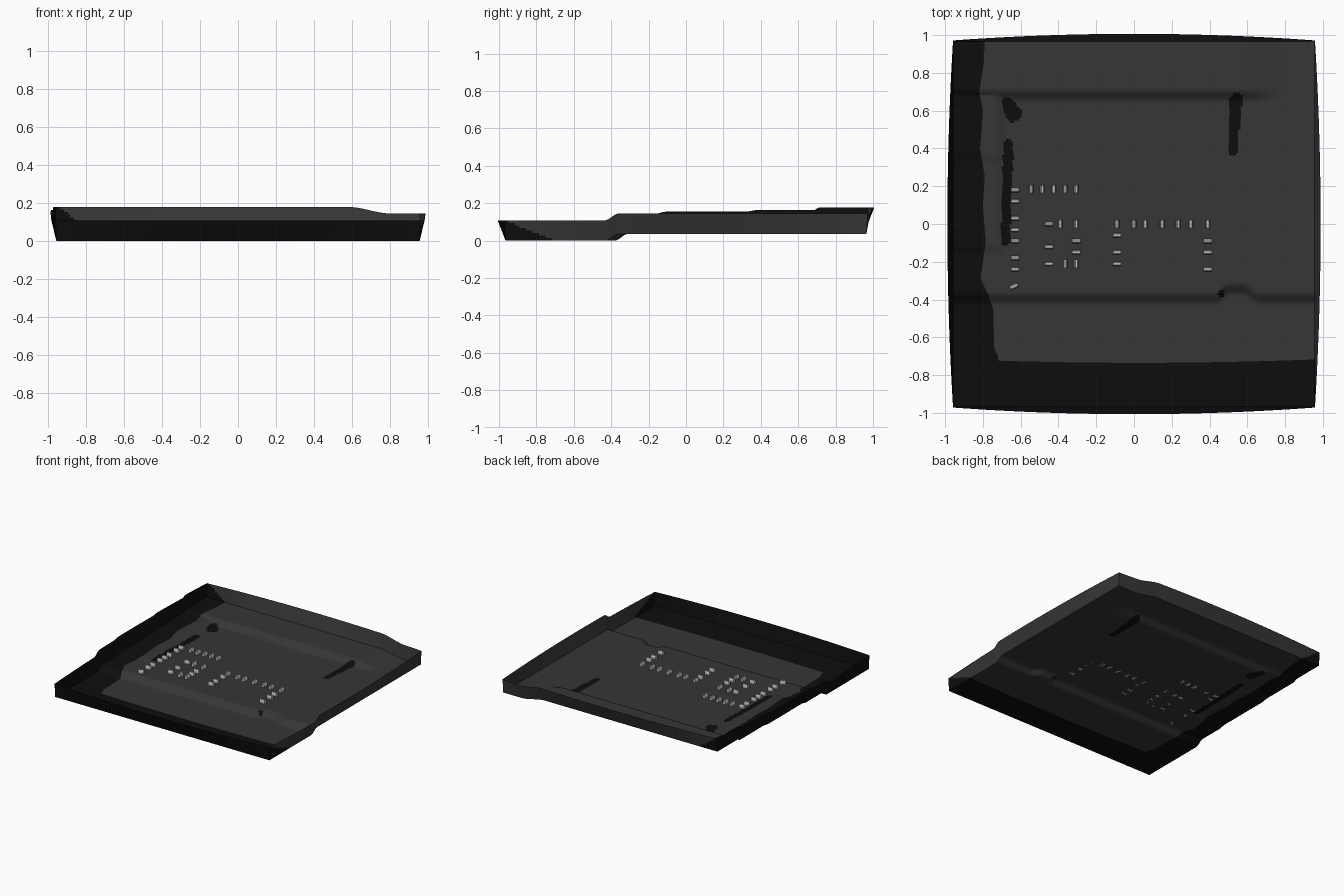
import bpy, bmesh, math
from mathutils import Matrix

if "Cube" in bpy.data.objects:
    bpy.data.objects.remove(bpy.data.objects["Cube"])

def material(name, v):
    m = bpy.data.materials.new(name)
    m.diffuse_color = (v, v, v, 1)
    m.use_nodes = True
    m.node_tree.nodes["Principled BSDF"].inputs["Base Color"].default_value = m.diffuse_color
    return m

GREY = material("ground grey", 0.037)
BLACK = material("deep black", 0.004)
METAL = material("pale metal", 0.5)

def ramp(a, b, v):
    t = min(1, max(0, (v - a) / (b - a)))
    return t * t * (3 - 2 * t)

def lerp(a, b, t):
    return a + (b - a) * t

# wavy edge of the dark strip on the left: (y, x)
SHORE = [(-1, -.72), (-.70, -.72), (-.66, -.74), (-.45, -.745), (-.38, -.77), (-.29, -.812),
         (-.2, -.80), (-.1, -.785), (.1, -.80), (.25, -.79), (.4, -.815), (.6, -.80),
         (.7, -.82), (.85, -.795), (1, -.79)]

def shore(y):
    for (y0, x0), (y1, x1) in zip(SHORE, SHORE[1:]):
        if y <= y1:
            return lerp(x0, x1, (y - y0) / (y1 - y0))
    return SHORE[-1][1]

# dark pits in the floor: x0, y0, radius0, x1, y1, radius1
PITS = [(-.68, -.09, .024, -.665, .42, .027), (-.67, .65, .026, -.64, .585, .045),
        (.54, .66, .034, .522, .385, .024), (.462, -.37, .018, .463, -.371, .018)]

def in_pit(x, y):
    for x0, y0, r0, x1, y1, r1 in PITS:
        dx, dy = x1 - x0, y1 - y0
        t = min(1, max(0, ((x - x0) * dx + (y - y0) * dy) / (dx * dx + dy * dy)))
        if math.hypot(x - x0 - t * dx, y - y0 - t * dy) < lerp(r0, r1, t):
            return True
    return False

def height(x, y):
    kink = .05 * ramp(.44, .5, x) * (1 - ramp(.58, .66, x))
    mid = .036 * ramp(-.43, -.36, y - kink)
    left = (1 - ramp(-.74, -.67, x)) * (.01 * ramp(-.16, -.11, y) + .009 * ramp(.31, .38, y))
    back = .034 * ramp(.645, .715, y) * (1 - ramp(.58, .8, x))
    return mid + max(left, back)

# ---- stepped floor ----
HX, HY, N, NL, NF = .956, .965, 160, 16, 22
bm = bmesh.new()
grid = []
for j in range(N + 1):
    row = []
    for i in range(N + 1):
        u = lerp(-HX, HX, i / N)
        yf = -.735 + .018 * (u / HX) ** 2
        y = lerp(-HY, yf, j / NF) if j <= NF else lerp(yf, HY, (j - NF) / (N - NF))
        b = shore(y)
        x = lerp(-HX, b, i / NL) if i <= NL else lerp(b, HX, (i - NL) / (N - NL))
        row.append(bm.verts.new((x, y, height(x, y))))
    grid.append(row)
for j in range(N):
    for i in range(N):
        f = bm.faces.new((grid[j][i], grid[j][i + 1], grid[j + 1][i + 1], grid[j + 1][i]))
        c = f.calc_center_median()
        f.material_index = int(j < NF or i < NL or in_pit(c.x, c.y))

# ---- outer walls, leaning out and bowed along each side ----
WALL, BANDS = .108, 8
sides = [(grid[0], 0, -1), (grid[N], 0, 1),
         ([r[0] for r in grid], -1, 0), ([r[N] for r in grid], 1, 0)]
for edge, sx, sy in sides:
    prev = edge
    for k in range(1, BANDS + 1):
        t = k / BANDS
        cur = []
        for v in edge:
            s = v.co.x / HX if sy else v.co.y / HY
            out = .035 * (1 - s * s) * t
            cur.append(bm.verts.new((v.co.x + sx * (out * .86) + .002 * t * v.co.x,
                                     v.co.y + sy * out + .007 * t * v.co.y,
                                     v.co.z + WALL * t)))
        tm = (k - .5) / BANDS
        for i in range(N):
            f = bm.faces.new((prev[i], prev[i + 1], cur[i + 1], cur[i]))
            c = f.calc_center_median()
            f.material_index = int(sx < 0 or (sx == 0 and sy < 0)
                                   or (sy > 0 and c.x < lerp(-.79, -.95, tm))
                                   or (sx > 0 and c.y < lerp(-.70, -.97, tm)))
        prev = cur
bmesh.ops.remove_doubles(bm, verts=bm.verts, dist=1e-5)
bmesh.ops.recalc_face_normals(bm, faces=bm.faces)
if sum(f.normal.z for f in bm.faces) < 0:
    bmesh.ops.reverse_faces(bm, faces=bm.faces)

def finish(bm, name, mats):
    me = bpy.data.meshes.new(name)
    bm.to_mesh(me)
    bm.free()
    for m in mats:
        me.materials.append(m)
    ob = bpy.data.objects.new(name, me)
    bpy.context.collection.objects.link(ob)
    return ob

tray = finish(bm, "terrain_tray", [GREY, BLACK])
bpy.context.view_layer.objects.active = tray
tray.select_set(True)
bpy.ops.object.shade_smooth_by_angle(angle=math.radians(30))

# ---- rows of small arched blocks ----
bm = bmesh.new()

def block(x, y, turn):
    L, W, H = .022, .012, .028
    prof = [(-W, 0), (-W, H * .6), (-W * .5, H), (W * .5, H), (W, H * .6), (W, 0)]
    ends = [[bm.verts.new((s * L, a, b)) for a, b in prof] for s in (-1, 1)]
    n = len(prof)
    faces = [bm.faces.new(ends[0]), bm.faces.new(ends[1][::-1])]
    for i in range(n):
        k = (i + 1) % n
        faces.append(bm.faces.new((ends[0][k], ends[0][i], ends[1][i], ends[1][k])))
    bmesh.ops.recalc_face_normals(bm, faces=faces)
    m = Matrix.Translation((x, y, height(x, y))) @ Matrix.Rotation(math.radians(turn), 4, 'Z')
    bmesh.ops.transform(bm, matrix=m, verts=ends[0] + ends[1])

# columns of blocks lying along x
for x, ys in [(-.63, (.18, .12, .03, -.03, -.09, -.18, -.24)), (-.45, (0, -.12, -.21)),
              (-.305, (-.09, -.15)), (-.09, (-.06, -.15, -.21)), (.39, (-.09, -.15, -.24))]:
    for y in ys:
        block(x, y, 0)
# rows of blocks lying along y
for y, xs in [(.185, (-.545, -.485, -.425, -.365, -.305)), (-.21, (-.365, -.305)),
              (0, (-.39, -.305, -.09, 0, .06, .15, .235, .3, .39))]:
    for x in xs:
        block(x, y, 90)
block(-.635, -.33, 25)
finish(bm, "small_blocks", [METAL])
